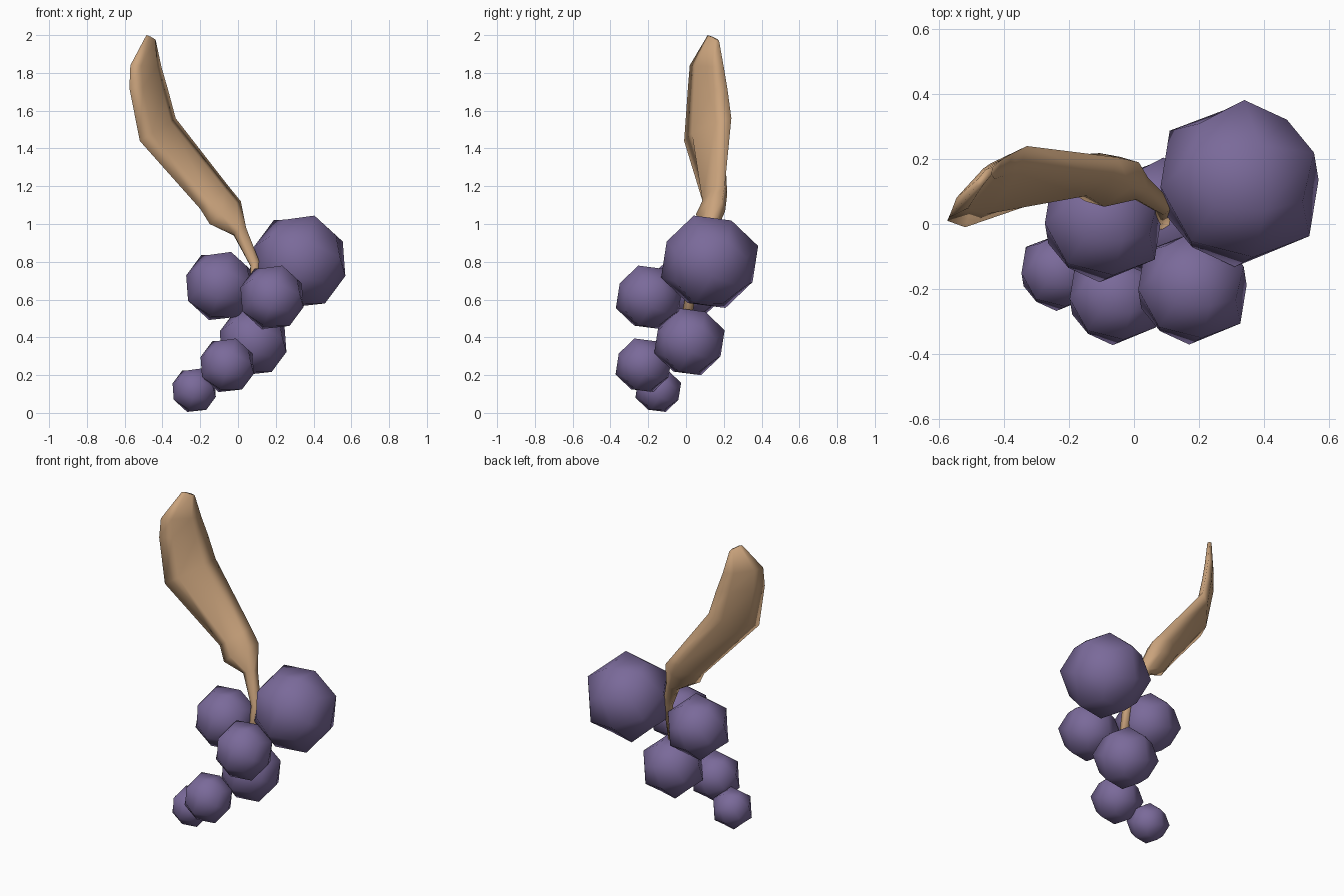
import bpy
import bmesh
from mathutils import Vector, Matrix

default = bpy.data.objects.get("Cube")
if default:
    bpy.data.objects.remove(default, do_unlink=True)


def make_material(name, colour):
    mat = bpy.data.materials.new(name)
    mat.use_nodes = True
    mat.diffuse_color = colour
    bsdf = mat.node_tree.nodes["Principled BSDF"]
    bsdf.inputs["Base Color"].default_value = colour
    bsdf.inputs["Roughness"].default_value = 0.8
    return mat


purple = make_material("grape_purple", (0.195, 0.144, 0.323, 1))
tan = make_material("stem_tan", (0.59, 0.366, 0.202, 1))


def finish(name, bm, mat):
    bmesh.ops.recalc_face_normals(bm, faces=bm.faces)
    for face in bm.faces:
        face.smooth = True
    mesh = bpy.data.meshes.new(name)
    bm.to_mesh(mesh)
    bm.free()
    mesh.materials.append(mat)
    obj = bpy.data.objects.new(name, mesh)
    bpy.context.collection.objects.link(obj)
    return obj


# Grapes: tilted cubes rounded by one subdivision, all sharing one tilt
axis_a = Vector((0.246, 0.452, 0.857)).normalized()
axis_c = Vector((-0.954, -0.042, 0.296))
axis_c = (axis_c - axis_a * axis_c.dot(axis_a)).normalized()
axis_b = axis_c.cross(axis_a)
tilt = Matrix((axis_a, axis_b, axis_c)).transposed().to_4x4()

grapes = {
    "large_grape": ((0.325, 0.125, 0.80), 0.255),
    "upper_right_grape": ((-0.095, 0.01, 0.672), 0.188),
    "front_grape": ((0.18, -0.195, 0.612), 0.175),
    "middle_grape": ((0.08, 0.018, 0.377), 0.185),
    "lower_grape": ((-0.057, -0.224, 0.252), 0.148),
    "bottom_grape": ((-0.232, -0.147, 0.12), 0.12),
}
for name, (centre, radius) in grapes.items():
    bm = bmesh.new()
    bmesh.ops.create_cube(bm, size=2 * radius, matrix=Matrix.Translation(centre) @ tilt)
    grape = finish(name, bm, purple)
    rounding = grape.modifiers.new("rounding", "SUBSURF")
    rounding.levels = rounding.render_levels = 1
    rounding.use_limit_surface = False

# Stem and blade: six-sided rings given by left edge, right edge, half thickness
sections = [
    ((0.06, -0.02, 0.47), (0.11, 0.01, 0.47), 0.022),
    ((0.066, 0.04, 0.78), (0.112, 0.075, 0.80), 0.025),
    ((-0.025, 0.09, 0.95), (0.045, 0.14, 0.97), 0.035),
    ((-0.15, 0.07, 1.00), (0.015, 0.19, 1.12), 0.055),
    ((-0.20, 0.10, 1.08), (-0.05, 0.205, 1.20), 0.045),
    ((-0.52, -0.01, 1.44), (-0.33, 0.24, 1.56), 0.032),
    ((-0.575, 0.01, 1.72), (-0.37, 0.22, 1.71), 0.028),
    ((-0.57, 0.02, 1.84), (-0.405, 0.20, 1.83), 0.024),
    ((-0.485, 0.115, 2.0), (-0.435, 0.175, 1.97), 0.012),
]
edges = [(Vector(l), Vector(r), t) for l, r, t in sections]
centres = [(l + r) / 2 for l, r, t in edges]
bm = bmesh.new()
rings = []
for i, (left, right, thick) in enumerate(edges):
    along = centres[min(i + 1, len(edges) - 1)] - centres[max(i - 1, 0)]
    normal = (right - left).cross(along).normalized() * thick
    near, far = left.lerp(right, 0.25), left.lerp(right, 0.75)
    points = (left, near + normal, far + normal, right, far - normal, near - normal)
    rings.append([bm.verts.new(p) for p in points])
for low, high in zip(rings, rings[1:]):
    for k in range(6):
        j = (k + 1) % 6
        bm.faces.new((low[k], low[j], high[j], high[k]))
bm.faces.new(rings[0])
bm.faces.new(rings[-1])
finish("stem_and_blade", bm, tan)
